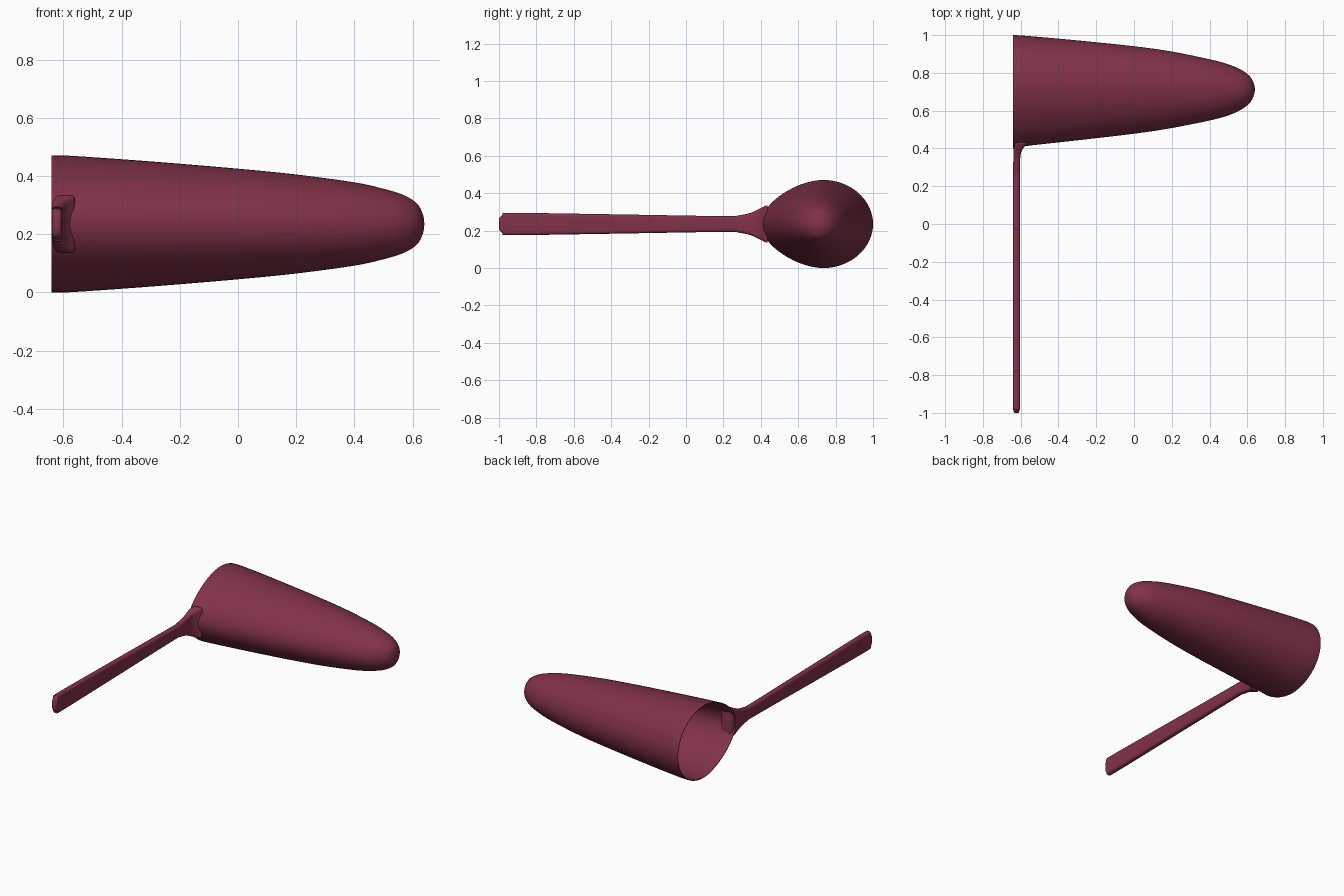
import bpy, bmesh, math

if "Cube" in bpy.data.objects:
    bpy.data.objects.remove(bpy.data.objects["Cube"])

ZC = 0.235
mat = bpy.data.materials.new("burgundy")
mat.diffuse_color = (0.22, 0.032, 0.065, 1)
mat.use_nodes = True
mat.node_tree.nodes["Principled BSDF"].inputs["Base Color"].default_value = mat.diffuse_color


def spline(pts, n):
    """Catmull-Rom through tuples of any size."""
    out = []
    for i in range(len(pts) - 1):
        p0, p1 = pts[max(i - 1, 0)], pts[i]
        p2, p3 = pts[i + 1], pts[min(i + 2, len(pts) - 1)]
        for k in range(n):
            t = k / n
            out.append(tuple(0.5 * (2 * b + (c - a) * t + (2 * a - 5 * b + 4 * c - d) * t * t
                                    + (3 * b - a - 3 * c + d) * t ** 3)
                             for a, b, c, d in zip(p0, p1, p2, p3)))
    out.append(pts[-1])
    return out


def loft(name, rings, cap_start, cap_end):
    bm = bmesh.new()
    rows = [[bm.verts.new(p) for p in r] for r in rings]
    n = len(rows[0])
    for a, b in zip(rows, rows[1:]):
        for i in range(n):
            j = (i + 1) % n
            bm.faces.new((a[i], a[j], b[j], b[i]))
    if cap_start:
        bm.faces.new(rows[0])
    if cap_end:
        bm.faces.new(rows[-1])
    bmesh.ops.recalc_face_normals(bm, faces=bm.faces)
    me = bpy.data.meshes.new(name)
    bm.to_mesh(me)
    bm.free()
    me.materials.append(mat)
    ob = bpy.data.objects.new(name, me)
    bpy.context.collection.objects.link(ob)
    bpy.context.view_layer.objects.active = ob
    ob.select_set(True)
    bpy.ops.object.shade_smooth_by_angle(angle=math.radians(50))
    ob.select_set(False)
    return ob


# Deep tapered bowl: x, y min, y max, half height
stations = [(-0.64, 0.40, 1.0, 0.235), (-0.57, 0.413, 0.996, 0.234), (-0.3, 0.443, 0.972, 0.215),
            (0, 0.478, 0.941, 0.19), (0.2, 0.508, 0.913, 0.17), (0.4, 0.548, 0.872, 0.143),
            (0.5, 0.575, 0.845, 0.121), (0.57, 0.607, 0.815, 0.099), (0.615, 0.643, 0.780, 0.070),
            (0.635, 0.682, 0.742, 0.033), (0.64, 0.708, 0.716, 0.004)]
rings = []
for x, y0, y1, hz in spline(stations, 5):
    fade = max(0, (0.64 - x) / 1.28)
    cy = (y0 + y1) / 2 + 0.03 * fade
    ring = []
    for i in range(64):
        a = 2 * math.pi * i / 64
        c, s = math.cos(a), math.sin(a)
        y = cy + c * ((y1 - cy) if c > 0 else (cy - y0))
        pinch = 1 - 0.19 * fade * max(0, -c) ** 1.5
        ring.append((x, y, ZC + hz * s * pinch))
    rings.append(ring)
bowl = loft("deep_bowl", rings, False, True)
wall = bowl.modifiers.new("wall", 'SOLIDIFY')
wall.thickness = 0.005
wall.offset = -1

# Flat handle flaring into the bowl: y, x min, x max, half height
stations = [(-1.0, -0.633, -0.613, 0.025), (-0.992, -0.638, -0.607, 0.04), (-0.97, -0.64, -0.604, 0.054),
            (-0.93, -0.64, -0.604, 0.06), (-0.4, -0.64, -0.604, 0.052), (0.2, -0.64, -0.604, 0.042),
            (0.28, -0.64, -0.604, 0.046), (0.34, -0.639, -0.603, 0.058), (0.38, -0.638, -0.597, 0.075),
            (0.405, -0.636, -0.583, 0.088), (0.425, -0.628, -0.565, 0.098), (0.435, -0.61, -0.56, 0.100)]
rings = []
for y, x0, x1, hz in spline(stations, 4):
    hx, cx = (x1 - x0) / 2, (x0 + x1) / 2
    r = min(0.015, hx * 0.85)
    ring = []
    for q, (sx, sz) in enumerate([(1, 1), (-1, 1), (-1, -1), (1, -1)]):
        for k in range(6):
            a = math.pi / 2 * (q + k / 5)
            ring.append((cx + sx * (hx - r) + r * math.cos(a), y,
                         ZC + sz * (hz - r) + r * math.sin(a)))
    rings.append(ring)
loft("handle", rings, True, True)
